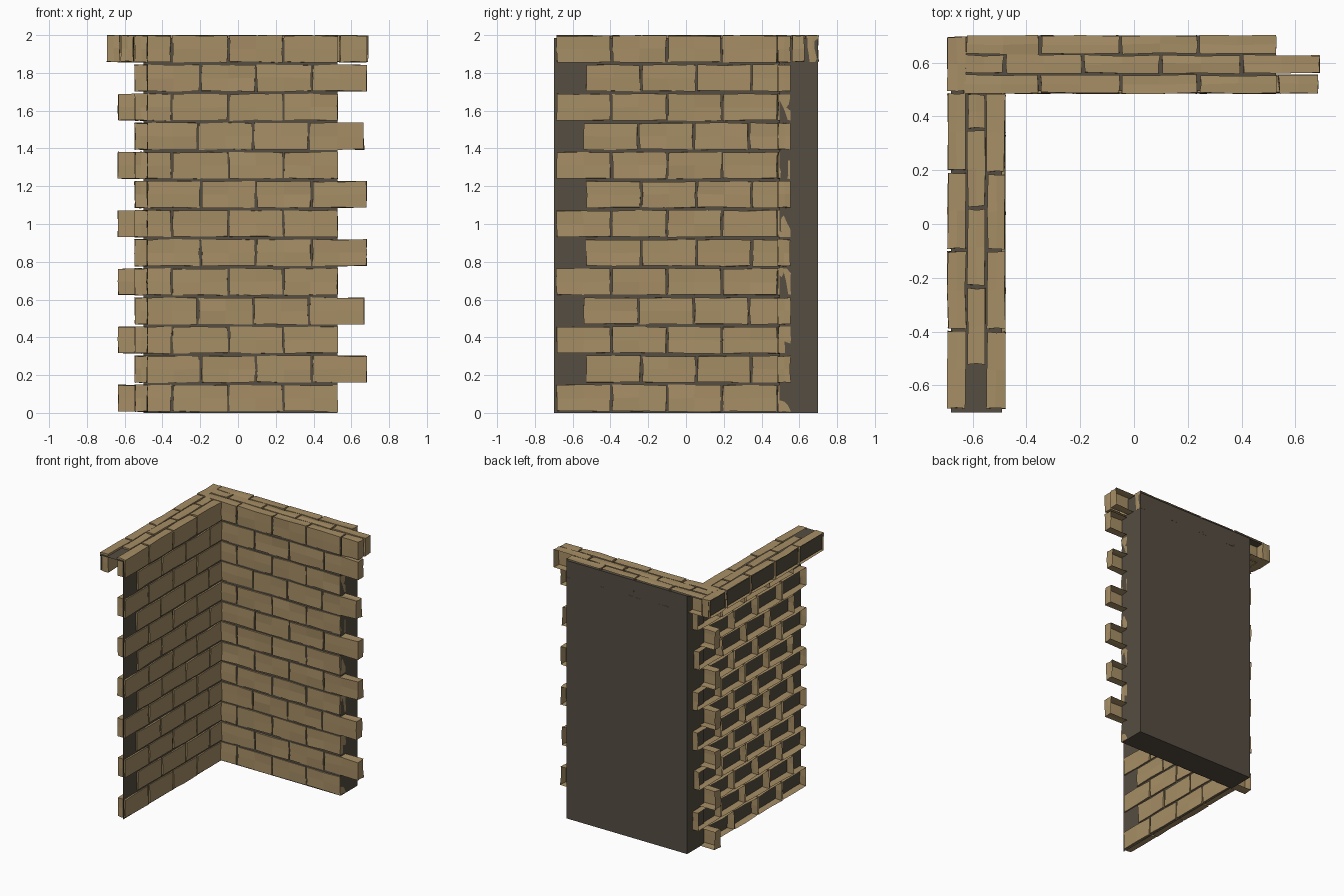
import bpy, bmesh, random
from mathutils import Vector

if "Cube" in bpy.data.objects:
    bpy.data.objects.remove(bpy.data.objects["Cube"])

random.seed(4)
GAP = 0.006      # half of the mortar joint
PITCH = 0.1541   # course height
DEPTH = 0.066    # brick depth


def material(name, rgb):
    m = bpy.data.materials.new(name)
    m.diffuse_color = (*rgb, 1)
    m.use_nodes = True
    m.node_tree.nodes["Principled BSDF"].inputs["Base Color"].default_value = m.diffuse_color
    return m


BRICK = material("sand_brick", (0.38, 0.27, 0.13))
MORTAR = material("dark_mortar", (0.09, 0.074, 0.054))


def finish(bm, name, mat):
    me = bpy.data.meshes.new(name)
    bm.to_mesh(me)
    bm.free()
    me.materials.append(mat)
    bpy.context.collection.objects.link(bpy.data.objects.new(name, me))


def box(bm, lo, hi, drop=()):
    """Box between two corners, leaving out faces whose normal is in drop."""
    vs = bmesh.ops.create_cube(bm, size=1)["verts"]
    lo, hi = Vector(lo), Vector(hi)
    for v in vs:
        v.co = Vector((lo[k] + (v.co[k] + 0.5) * (hi[k] - lo[k]) for k in range(3)))
    faces = list({f for v in vs for f in v.link_faces})
    for f in faces:
        f.normal_update()
    gone = [f for f in faces if any(f.normal.dot(Vector(d)) > 0.9 for d in drop)]
    if gone:
        bmesh.ops.delete(bm, geom=gone, context="FACES_ONLY")
    return vs


def brick(bm, x0, x1, y0, y1, z0, z1, back):
    """Slightly uneven brick shell, open at the back."""
    part = bmesh.new()
    box(part, (x0, y0, z0), (x1, y1, z1), [back])
    bmesh.ops.subdivide_edges(part, edges=part.edges[:], cuts=1, use_grid_fill=True)
    for v in part.verts:
        v.co += Vector([random.uniform(-0.0035, 0.0035) for _ in range(3)])
        v.co.z = min(v.co.z, 2.0)
    tmp = bpy.data.meshes.new("tmp")
    part.to_mesh(tmp)
    part.free()
    bm.from_mesh(tmp)
    bpy.data.meshes.remove(tmp)


def row_x(bm, joints, y0, z0, z1):
    for a, b in zip(joints, joints[1:]):
        brick(bm, a + GAP, b - GAP, y0, y0 + DEPTH, z0, z1, (0, 1, 0))


def row_y(bm, joints, x1, z0, z1):
    for a, b in zip(joints, joints[1:]):
        brick(bm, x1 - DEPTH, x1, a + GAP, b - GAP, z0, z1, (-1, 0, 0))


# Facing courses of both walls, toothed together at the corner
back, left = bmesh.new(), bmesh.new()
for i in range(13):
    z0 = 0.008 + PITCH * i
    z1 = z0 + 0.139
    if i % 2 == 0:
        jx = [-0.64, -0.35, -0.05, 0.24, 0.533]
        jy = [-0.69, -0.395, -0.1, 0.19, 0.487]
        if i == 12:
            jx.append(0.69)
    else:
        s = -0.014 if i % 6 == 3 else 0
        jx = [-0.485] + [x + s for x in (-0.198, 0.095, 0.39, 0.687)]
        jy = [y + s for y in (-0.533, -0.237, 0.055, 0.347, 0.64)]
    row_x(back, jx, 0.487, z0, z1)
    row_y(left, jy, -0.48, z0, z1)
finish(back, "back_wall_bricks", BRICK)
finish(left, "left_wall_bricks", BRICK)

# Extra rows that fill out the thickness of the top course
top = bmesh.new()
z0, z1 = 1.86, 1.998
row_x(top, [-0.63, -0.48, -0.19, 0.10, 0.40, 0.695], 0.561, z0, z1)
row_x(top, [-0.63, -0.35, -0.05, 0.24, 0.533], 0.634, z0, z1)
row_y(top, [-0.527, -0.233, 0.06, 0.35, 0.487], -0.553, z0, z1)
row_y(top, [-0.69, -0.393, -0.097, 0.195, 0.49, 0.70], -0.626, z0, z1)
finish(top, "top_course_bricks", BRICK)

# Mortar: solid core behind the back wall
core = bmesh.new()
box(core, (-0.5, 0.495, 0), (0.528, 0.70, 1.985))
finish(core, "back_wall_mortar", MORTAR)

# Mortar: thin sheet of the left wall, folded over under the top course
sheet = bmesh.new()
path = [(-0.49, 0), (-0.49, 1.985), (-0.68, 1.985), (-0.68, 1.87)]
for (xa, za), (xb, zb) in zip(path, path[1:]):
    end = 0.5 if za == 0 else 0.695
    quad = [(xa, -0.70, za), (xa, end, za), (xb, end, zb), (xb, -0.70, zb)]
    sheet.faces.new([sheet.verts.new(p) for p in quad])
finish(sheet, "left_wall_mortar", MORTAR)
